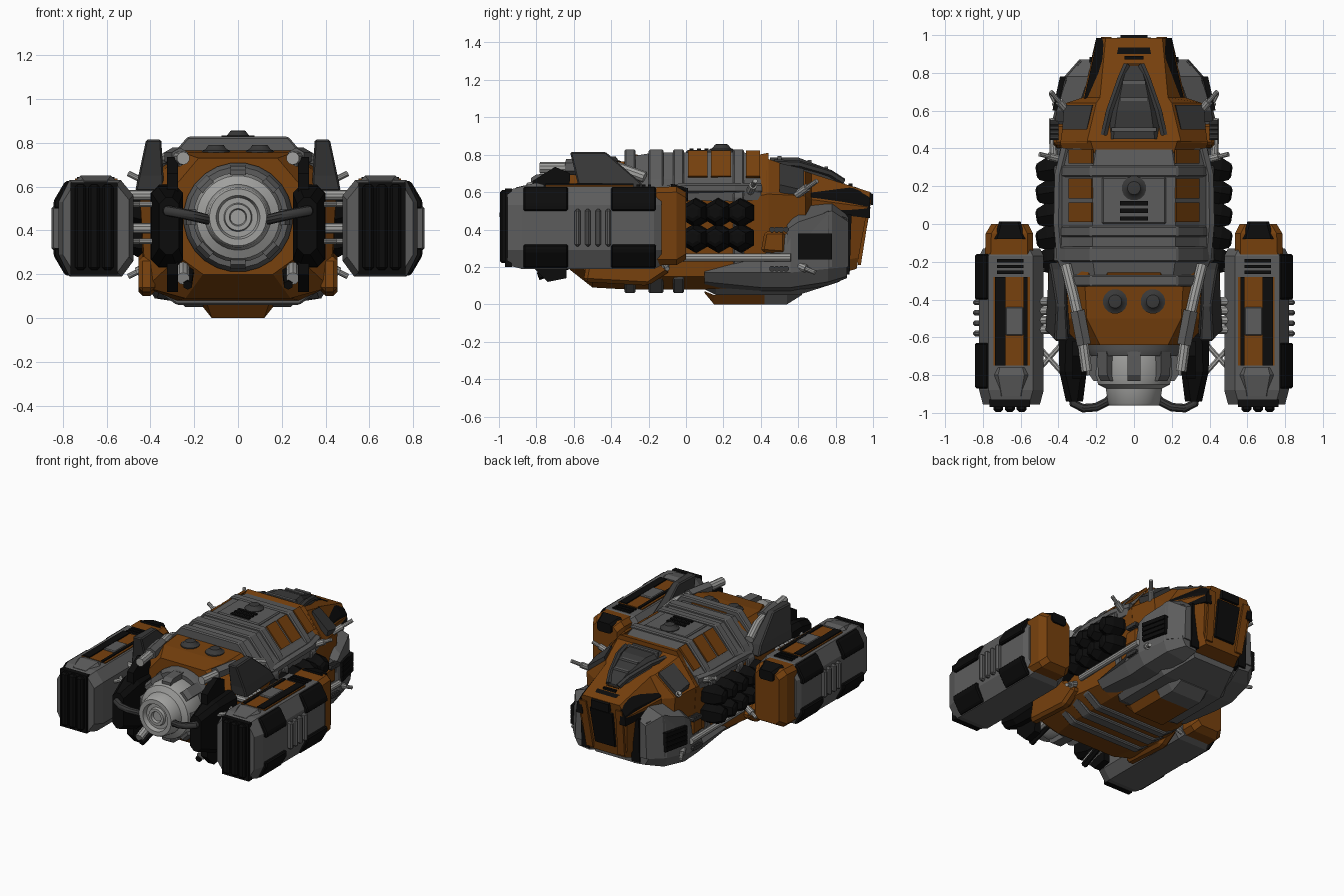
import bpy, bmesh, math
from mathutils import Vector

def material(name, r, g, b):
    m = bpy.data.materials.new(name)
    m.diffuse_color = (r, g, b, 1)
    return m

ORANGE = material("burnt_orange", 0.185, 0.052, 0.004)
GREY = material("armour_grey", 0.108, 0.108, 0.108)
DARK = material("dark_grey", 0.04, 0.04, 0.04)
BLACK = material("black", 0.0035, 0.0035, 0.0035)
METAL = material("light_metal", 0.35, 0.35, 0.34)

# ---------- helpers: every part is a loft of rings in world coordinates ----------
def loft(name, rings, mat, mir=False, bev=0, smooth=False):
    bm = bmesh.new()
    vs = [[bm.verts.new(p) for p in r] for r in rings]
    n = len(rings[0])
    for a, b in zip(vs, vs[1:]):
        for i in range(n):
            bm.faces.new((a[i], a[(i + 1) % n], b[(i + 1) % n], b[i]))
    bm.faces.new(vs[0])
    bm.faces.new(vs[-1])
    bmesh.ops.recalc_face_normals(bm, faces=bm.faces)
    me = bpy.data.meshes.new(name)
    bm.to_mesh(me)
    bm.free()
    me.materials.append(mat)
    o = bpy.data.objects.new(name, me)
    bpy.context.collection.objects.link(o)
    if smooth:
        bpy.ops.object.select_all(action='DESELECT')
        bpy.context.view_layer.objects.active = o
        o.select_set(True)
        bpy.ops.object.shade_smooth_by_angle(angle=math.radians(35))
    if bev:
        m = o.modifiers.new("chamfer", 'BEVEL')
        m.width, m.segments, m.limit_method = bev, 1, 'ANGLE'
    if mir:
        o.modifiers.new("mirror", 'MIRROR')
    return o

def half(y, pts, k=0):      # symmetric ring across x=0, optionally tilted
    r = [(x, y + k * (z - 0.4), z) for x, z in pts]
    return r + [(-x, yy, z) for x, yy, z in reversed(r)]

def ring(y, pts):           # one-sided ring in the xz plane
    return [(x, y, z) for x, z in pts]

def oct_(x0, x1, z0, z1, c):  # chamfered rectangle
    return [(x0 + c, z0), (x1 - c, z0), (x1, z0 + c), (x1, z1 - c),
            (x1 - c, z1), (x0 + c, z1), (x0, z1 - c), (x0, z0 + c)]

def box(name, x0, x1, y0, y1, z0, z1, mat, mir=False, bev=0):
    q = [(x0, z0), (x1, z0), (x1, z1), (x0, z1)]
    return loft(name, [ring(y0, q), ring(y1, q)], mat, mir, bev)

def slab(name, yz, x0, x1, mat, mir=False, bev=0):
    return loft(name, [[(x, y, z) for y, z in yz] for x in (x0, x1)], mat, mir, bev)

def tube(name, pts, r, mat, mir=False, n=10):
    P = [Vector(p) for p in pts]
    R = r if isinstance(r, (list, tuple)) else [r] * len(P)
    rings = []
    for i, p in enumerate(P):
        d = P[min(i + 1, len(P) - 1)] - P[max(i - 1, 0)]
        q = d.to_track_quat('Z', 'Y')
        rings.append([p + q @ Vector((R[i] * math.cos(t), R[i] * math.sin(t), 0))
                      for t in (2 * math.pi * (j + .5) / n for j in range(n))])
    return loft(name, rings, mat, mir, smooth=n > 8)

def lathe(name, base, axis, prof, mat, mir=False, n=24):
    b, q = Vector(base), Vector(axis).to_track_quat('Z', 'Y')
    rings = [[b + q @ Vector((r * math.cos(t), r * math.sin(t), h))
              for t in (2 * math.pi * (j + .5) / n for j in range(n))] for h, r in prof]
    return loft(name, rings, mat, mir, smooth=n > 8)

# ---------- main hull ----------
loft("aft_hull", [half(-.64, [(.16, .2), (.27, .28), (.29, .6), (.18, .73)]),
                  half(-.5, [(.24, .09), (.42, .14), (.45, .58), (.25, .755)]),
                  half(-.32, [(.28, .08), (.43, .15), (.45, .6), (.26, .765)]),
                  half(-.2, [(.28, .08), (.42, .15), (.41, .57), (.22, .765)]),
                  half(.1, [(.28, .08), (.38, .15), (.385, .56), (.2, .78)]),
                  half(.34, [(.27, .09), (.36, .15), (.38, .57), (.2, .79)]),
                  half(.44, [(.27, .09), (.36, .15), (.39, .59), (.23, .81)])], ORANGE)
loft("forward_hull", [half(.43, [(.27, .09), (.36, .15), (.39, .59), (.25, .78)]),
                      half(.64, [(.26, .1), (.33, .18), (.36, .58), (.2, .71)]),
                      half(.67, [(.24, .12), (.26, .2), (.27, .56), (.18, .7)]),
                      half(.95, [(.14, .19), (.17, .25), (.2, .52), (.15, .6)], .18)], ORANGE)
loft("roof_armour", [half(-.33, [(.34, .62), (.35, .65), (.32, .69), (.2, .785)]),
                     half(-.18, [(.4, .56), (.41, .61), (.345, .67), (.22, .81)]),
                     half(.28, [(.405, .55), (.415, .61), (.35, .67), (.22, .815)]),
                     half(.4, [(.38, .56), (.39, .6), (.33, .66), (.2, .8)])], GREY)
for y0, y1 in ((-.33, -.27), (-.2, -.12), (-.07, -.01), (.25, .31)):   # wrap-around ribs
    p = [(.28, .06), (.39, .14), (.425, .58), (.365, .67), (.23, .828)]
    if y1 > .2:
        p[0:2] = [(.28, .1), (.37, .18)]
    loft("hull_rib", [half(y0, p), half(y1, p)], GREY, bev=.008)
for y0, y1 in ((.01, .115), (.135, .24), (.32, .395)):    # orange panels set into the roof slopes
    loft("roof_panel", [ring(y, [(.335, .675), (.215, .81), (.225, .822), (.347, .685)])
                        for y in (y0, y1)], ORANGE, True)
tube("roof_rail", [(.385, -.16, .6), (.4, 0, .62), (.395, .26, .62), (.36, .4, .62)], .03, GREY, True, 6)
box("roof_plate", -.17, .17, .0, .25, .8, .825, GREY, bev=.008)
for y in (.03, .07, .11):
    box("roof_vent", -.075, .075, y - .011, y + .011, .81, .834, BLACK)
for x, y, z in ((0, .19, .82), (.1, -.41, .755), (-.1, -.41, .755)):
    lathe("roof_dome", (x, y, z - .01), (0, 0, 1),
          [(0, .065), (.02, .065), (.025, .05), (.045, .035), (.046, .03)], DARK, n=16)
box("aft_roof_ridge", -.16, .16, -.31, -.24, .75, .8, ORANGE, bev=.02)
box("aft_spine", -.02, .02, -.7, -.58, .6, .7, GREY)

# aft cheek plates and belly details
slab("aft_side_plate", [(-.55, .12), (-.2, .1), (-.08, .18), (-.2, .3), (-.52, .28)], .38, .455, ORANGE, True, .02)
loft("belly_plate", [half(.08, [(.2, .09), (.27, .12)]), half(.16, [(.24, .05), (.31, .12)]),
                     half(.6, [(.24, .05), (.31, .12)]), half(.82, [(.16, .12), (.2, .2)])], GREY)
loft("keel", [half(.1, [(.14, .06), (.16, .07)]), half(.15, [(.12, 0), (.16, .05)]),
              half(.42, [(.12, 0), (.16, .05)])], ORANGE)
loft("keel_nose", [half(.42, [(.12, 0), (.16, .06)]), half(.54, [(.12, 0), (.16, .06)]),
                   half(.62, [(.11, .05), (.13, .06)])], GREY)

# ---------- nose ----------
loft("canopy", [half(.45, [(.2, .69), (.11, .785)]), half(.6, [(.17, .68), (.09, .785)]),
                half(.77, [(.09, .64), (.055, .72)]), half(.84, [(.06, .6), (.035, .66)])], DARK)
tube("canopy_frame", [(.16, .47, .755), (.13, .6, .75), (.07, .77, .7), (.04, .84, .655)], .02, DARK, True, 6)
for y, w, z in ((.5, .12, .785), (.66, .075, .765), (.75, .06, .73)):
    box("canopy_bar", -w, w, y - .01, y + .01, z - .03, z + .008, GREY)
loft("shoulder_plate", [ring(.5, [(.24, .66), (.37, .6), (.38, .64), (.25, .755)]),
                        ring(.63, [(.21, .64), (.35, .56), (.37, .61), (.22, .725)])], DARK, True)
loft("nose_hood", [ring(.66, [(.2, .5), (.27, .5), (.265, .58), (.19, .66)]),
                   ring(.9, [(.16, .47), (.22, .47), (.21, .56), (.165, .62)]),
                   ring(.985, [(.15, .46), (.2, .46), (.195, .53), (.16, .58)])], BLACK, True)
slab("nose_side_strip", [(.8, .16), (.875, .16), (.885, .48), (.8, .48)], .17, .235, BLACK, True)
loft("nose_window", [half(.9, [(.09, .25), (.1, .53)], .18), half(.965, [(.08, .26), (.09, .52)], .18)], BLACK)
loft("nose_brow", [half(.9, [(.09, .55), (.09, .63)]), half(1.0, [(.07, .53), (.07, .59)])], BLACK)
q = [(.1, .21), (.155, .21), (.175, .56), (.12, .56)]
loft("nose_rim", [ring(.92, q), [(x, .965 + .16 * (z - .4), z) for x, z in q]], ORANGE, True)
for y in (.84, .88):
    box("nose_slot", -.05, .05, y - .01, y + .01, .6, .645, BLACK)

# lower cheek armour with dark bays
loft("cheek_armour", [ring(.1, [(.26, .09), (.36, .12), (.4, .17), (.3, .2)]),
                      ring(.4, [(.25, .07), (.37, .09), (.42, .17), (.38, .25)]),
                      ring(.56, [(.25, .07), (.38, .09), (.43, .17), (.41, .4)]),
                      ring(.76, [(.2, .1), (.35, .12), (.38, .19), (.36, .5)]),
                      ring(.86, [(.18, .14), (.27, .15), (.3, .2), (.28, .46)])], GREY, True)
loft("cheek_top", [ring(.54, [(.3, .2), (.41, .2), (.42, .4), (.3, .45)]),
                   ring(.6, [(.25, .2), (.41, .2), (.41, .44), (.3, .52)]),
                   ring(.78, [(.22, .2), (.37, .2), (.355, .5), (.24, .54)]),
                   ring(.87, [(.2, .2), (.29, .2), (.28, .44), (.2, .48)])], GREY, True)
for z, h, d in ((.31, .07, -.008), (.26, .014, 0), (.295, .014, 0), (.33, .014, 0), (.365, .014, 0)):
    loft("cheek_bay", [ring(y, [(.3, z - h), (x + d, z - h), (x + d, z + h), (.3, z + h)])
                       for y, x in ((.6, .432), (.78, .392))], BLACK, True)
slab("cheek_block", [(.4, .28), (.53, .27), (.53, .39), (.42, .39)], .35, .425, ORANGE, True, .015)

# ---------- side tanks and pipes ----------
for y in (-.18, -.06, .06, .18, .3):
    for z in (.355, .49):
        lathe("side_tank", (.36, y, z), (1, -.16, 0),
              [(0, .07), (.03, .08), (.1, .076), (.15, .05), (.16, .03)], BLACK, True, 6)
tube("side_pipe", [(.42, -.05, .25), (.43, .56, .25)], .022, METAL, True)
for z in (.19, .4):
    for i in range(4):
        lathe("pipe_coil", (.4, .46 + .025 * i, z), (1, 0, 0), [(0, .016), (.045, .016)], DARK, True, 8)
for a, b in (((.33, .57, .57), (.44, .7, .66)), ((.38, .34, .6), (.5, .37, .66)),
             ((.38, .57, .22), (.44, .69, .17)), ((.4, -.12, .24), (.5, -.1, .19))):
    m = Vector(a).lerp(Vector(b), .6)
    tube("antenna", [a, m, m, b], [.022, .022, .013, .013], METAL, True)

# ---------- fins and exhaust stacks ----------
loft("fin", [[(.34, -.57, .58), (.47, -.57, .58), (.45, -.2, .58), (.36, -.2, .58)],
             [(.34, -.58, .65), (.455, -.58, .65), (.44, -.24, .65), (.36, -.24, .65)],
             [(.35, -.62, .815), (.42, -.62, .815), (.41, -.43, .815), (.36, -.43, .815)]], DARK, True, .008)
tube("exhaust_stack", [(.36, -.22, .68), (.325, -.36, .73), (.28, -.56, .73), (.25, -.78, .73)], .03, METAL, True)
tube("exhaust_sleeve", [(.3, -.46, .735), (.265, -.64, .735)], .043, GREY, True, 6)
tube("lower_exhaust", [(.25, -.55, .24), (.25, -.72, .21), (.25, -.79, .18)], .03, METAL, True)
tube("lower_vent", [(.22, -.6, .22), (.23, -.79, .15)], .022, BLACK, True, 6)

# ---------- rear engine ----------
loft("engine_block", [ring(-.58, oct_(.26, .4, .23, .61, .04)), ring(-.78, oct_(.25, .395, .235, .6, .03)),
                      ring(-.94, oct_(.27, .36, .29, .55, .03))], BLACK, True)
slab("engine_block_post", [(-.82, .2), (-.74, .12), (-.64, .14), (-.62, .7), (-.7, .735), (-.82, .66)], .275, .325, BLACK, True)
lathe("engine_collar", (0, -.5, .46), (0, -1, 0), [(0, .25), (.16, .25), (.2, .23), (.2, .15)], GREY)
lathe("engine_nozzle", (0, -.6, .46), (0, -1, 0),
      [(0, .17), (.08, .2), (.2, .205), (.25, .19), (.27, .15), (.35, .138), (.36, .13), (.36, .1),
       (.33, .09), (.33, .065), (.35, .06), (.35, .04), (.33, .035), (.33, .01)], METAL, n=32)
for i in range(8):
    t = math.pi / 4 * i
    u, v = Vector((math.cos(t), 0, math.sin(t))), Vector((-math.sin(t), 0, math.cos(t)))
    loft("engine_clamp", [[Vector((0, y, .46)) + u * r + v * s for r, s in
                           ((.15, -.035), (h, -.035), (h, .035), (.15, .035))]
                          for y, h in ((-.66, .24), (-.8, .235), (-.83, .215))], GREY)
tube("engine_cable", [(.1, -.89, .45), (.14, -.94, .45), (.2, -.97, .465), (.27, -.975, .48),
                      (.32, -.95, .49), (.33, -.88, .49)], .024, DARK, True)

# ---------- struts to the pods ----------
for y in (-.41, -.46, -.51, -.56):
    for z in (.41, .56):
        tube("pod_strut", [(.38, y, z), (.53, y, z)], .024, METAL, True)
for y0, y1 in ((-.62, -.8), (-.14, -.28)):
    for z in (.35, .52):
        for a, b in ((y0, y1), (y1, y0)):
            tube("cross_brace", [(.37, a, z), (.53, b, z)], .014, METAL, True, 8)

# ---------- side pods ----------
def pod(s=0.0):
    return [(.53 + s, .19 + s), (.77 - s, .19 + s), (.82 - s, .29), (.82 - s, .53),
            (.77 - s, .63 - s), (.535 + s, .63 - s), (.478 + s, .56 - s), (.478 + s, .26 + s)]
loft("pod_body", [ring(-.955, pod(.02)), ring(-.88, pod()), ring(-.17, pod()), ring(-.13, pod(.02))], GREY, True)
loft("pod_cap", [ring(-.2, oct_(.535, .79, .21, .625, .03)), ring(-.05, oct_(.535, .785, .21, .63, .03)),
                 ring(0, oct_(.56, .755, .24, .6, .03))], ORANGE, True)
loft("pod_cap_tip", [ring(-.08, oct_(.575, .74, .55, .645, .015)), ring(.012, oct_(.6, .715, .55, .62, .015))], BLACK, True)
box("pod_rear_plate", .55, .765, -.968, -.93, .2, .62, BLACK, True)
for x in (.595, .657, .719):
    box("pod_rear_bar", x - .026, x + .026, -.995, -.92, .22, .61, BLACK, True, .012)
box("pod_top_panel", .55, .745, -.75, -.28, .6, .637, ORANGE, True)
for x0, x1 in ((.565, .585), (.68, .735)):
    box("pod_top_stripe", x0, x1, -.75, -.28, .6, .645, BLACK, True)
box("pod_top_plate", .585, .68, -.59, -.44, .6, .648, GREY, True, .006)
loft("pod_tail_ridge", [ring(-.91, oct_(.58, .72, .55, .625, .02)), ring(-.8, oct_(.56, .74, .55, .65, .02)),
                        ring(-.76, oct_(.57, .73, .55, .64, .02))], GREY, True)
for y in (-.195, -.225, -.255):
    box("pod_vent", .585, .725, y - .009, y + .009, .6, .64, BLACK, True)
for y0, y1 in ((-.87, -.63), (-.4, -.16)):       # black corner clamps, top and bottom
    for f in (lambda z: z, lambda z: .82 - z):
        q = [(.75, f(.59)), (.775, f(.632)), (.795, f(.615)), (.842, f(.535)), (.842, f(.5)), (.8, f(.5))]
        loft("pod_clamp", [ring(y0, q), ring(y1, q)], BLACK, True, .008)
for i in range(4):
    y = -.58 + .055 * i
    box("pod_rib", .8, .852, y - .015, y + .015, .31, .51, GREY, True, .01)
